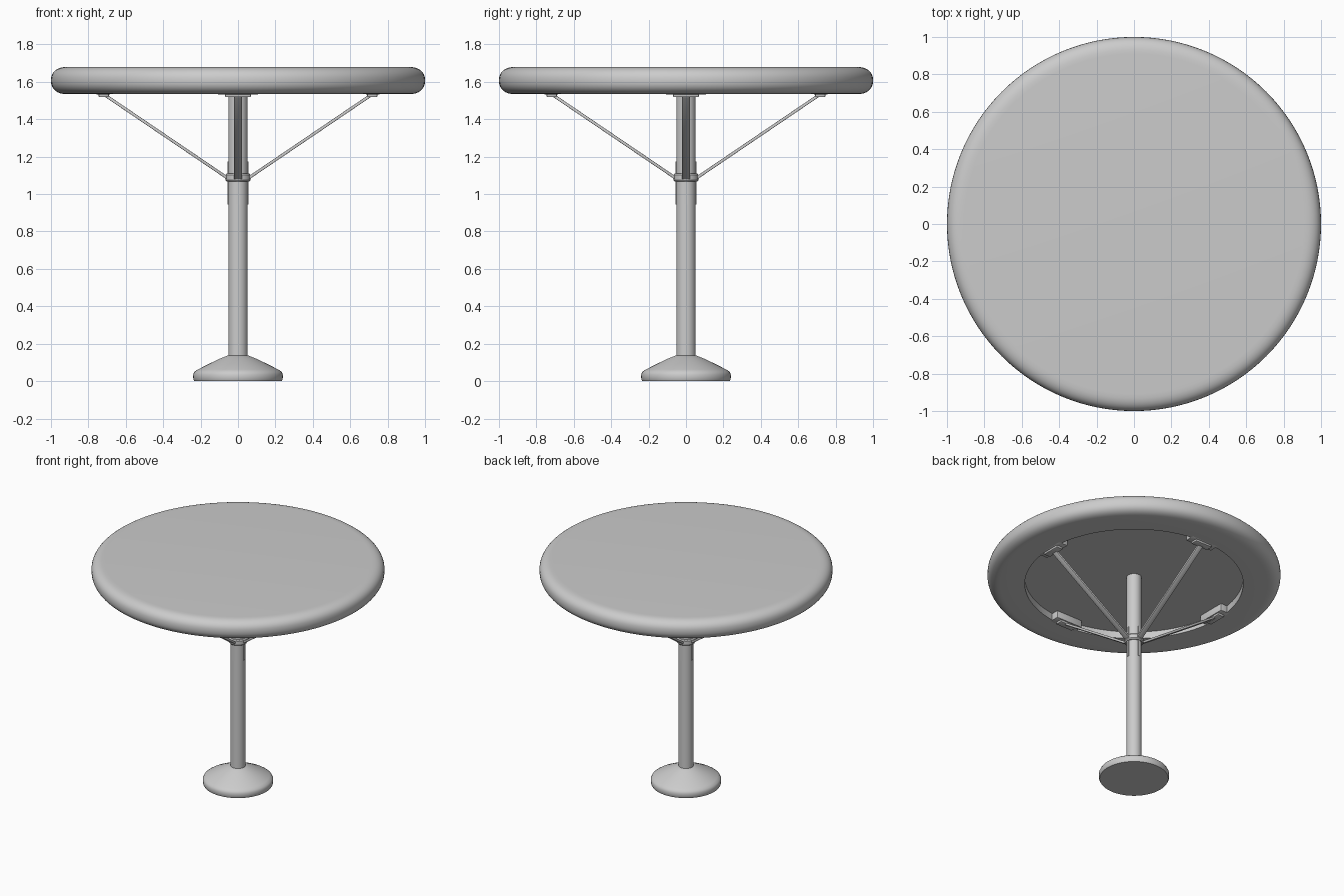
import bpy, bmesh, math
from mathutils import Vector, Matrix

if "Cube" in bpy.data.objects:
    bpy.data.objects.remove(bpy.data.objects["Cube"])

grey = bpy.data.materials.new("plain grey")
grey.diffuse_color = (0.6, 0.6, 0.6, 1)
grey.use_nodes = True
grey.node_tree.nodes["Principled BSDF"].inputs["Base Color"].default_value = grey.diffuse_color


def finish(bm, name, angle=35):
    bmesh.ops.recalc_face_normals(bm, faces=bm.faces)
    me = bpy.data.meshes.new(name)
    bm.to_mesh(me)
    bm.free()
    ob = bpy.data.objects.new(name, me)
    bpy.context.collection.objects.link(ob)
    me.materials.append(grey)
    bpy.ops.object.select_all(action='DESELECT')
    ob.select_set(True)
    bpy.context.view_layer.objects.active = ob
    bpy.ops.object.shade_smooth_by_angle(angle=math.radians(angle))
    return ob


def lathe(name, profile, steps=96):
    """Spin an (r, z) profile about the z axis."""
    bm = bmesh.new()
    vs = [bm.verts.new((r, 0, z)) for r, z in profile]
    es = [bm.edges.new(p) for p in zip(vs, vs[1:])]
    bmesh.ops.spin(bm, geom=vs + es, cent=(0, 0, 0), axis=(0, 0, 1),
                   angle=math.tau, steps=steps, use_merge=True)
    bmesh.ops.remove_doubles(bm, verts=bm.verts, dist=1e-5)
    return finish(bm, name)


def box(name, size, matrix, bevel=0.0):
    bm = bmesh.new()
    bmesh.ops.create_cube(bm, size=1, matrix=Matrix.Diagonal((*size, 1)))
    if bevel:
        bmesh.ops.bevel(bm, geom=bm.edges[:], offset=bevel, segments=2,
                        profile=0.5, affect='EDGES')
    bm.transform(matrix)
    return finish(bm, name)


# Table top: rounded rim, recessed centre on the underside
rim = []
for i in range(17):
    a = -math.pi / 2 + math.pi * i / 16
    c, s = math.cos(a), math.sin(a)
    rim.append((0.91 + 0.09 * abs(c) ** 0.85,
                1.607 + 0.073 * math.copysign(abs(s) ** 0.85, s)))
lathe("table_top", [(0, 1.585), (0.745, 1.585), (0.745, 1.534)] + rim + [(0, 1.68)], 128)

# Foot
lathe("base", [(0, 0), (0.234, 0), (0.239, 0.01), (0.24, 0.035), (0.233, 0.05),
               (0.215, 0.062), (0.16, 0.09), (0.1, 0.119), (0.07, 0.131),
               (0.052, 0.138), (0, 0.138)])

# Pole and collar
lathe("pole", [(0, 0.1), (0.052, 0.1), (0.052, 1.59), (0, 1.59)], 48)
lathe("collar", [(0.05, 1.066), (0.06, 1.066), (0.066, 1.074), (0.066, 1.102),
                 (0.06, 1.11), (0.05, 1.11)], 48)

# Four braces with pads, mounts and pole clips
start, end = Vector((0.055, 0, 1.085)), Vector((0.705, 0, 1.525))
d = end - start
tilt = Matrix.Rotation(-math.atan2(d.z, d.x), 4, 'Y')
for i in range(4):
    turn = Matrix.Rotation(i * math.pi / 2, 4, 'Z')
    box(f"brace_{i}", (d.length, 0.042, 0.016),
        turn @ Matrix.Translation((start + end) / 2) @ tilt, 0.003)
    box(f"brace_pad_{i}", (0.055, 0.14, 0.03),
        turn @ Matrix.Translation((0.718, 0, 1.533)), 0.007)
    box(f"pad_mount_{i}", (0.075, 0.22, 0.055),
        turn @ Matrix.Translation((0.72, 0, 1.56)), 0.005)
    box(f"pole_clip_{i}", (0.006, 0.016, 0.23),
        turn @ Matrix.Translation((0.0525, 0, 1.06)))
